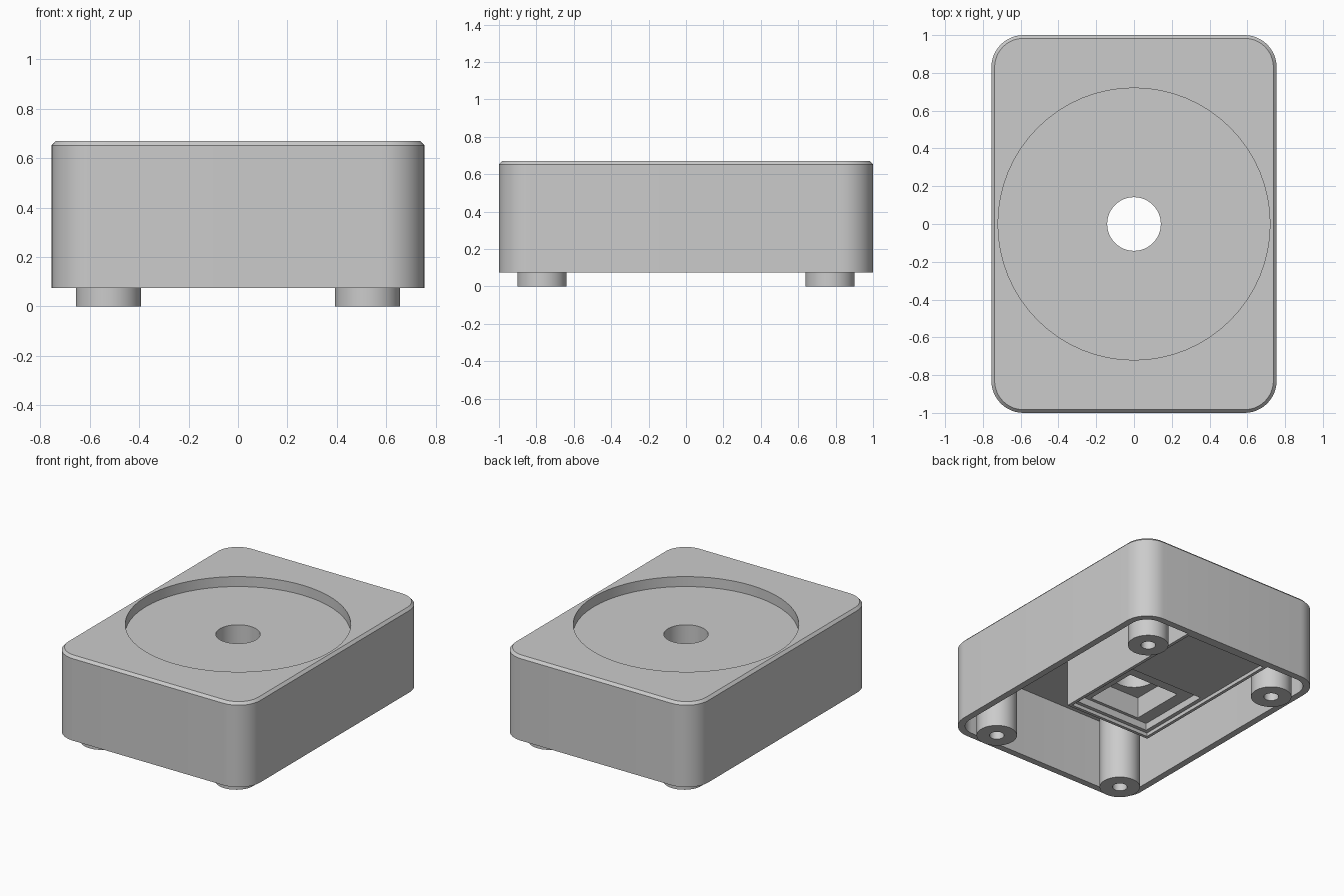
import bpy
import bmesh
from math import cos, sin, pi, radians

old = bpy.data.objects.get("Cube")
if old:
    bpy.data.objects.remove(old)

grey = bpy.data.materials.new("light grey")
grey.use_nodes = True
grey.diffuse_color = (0.6, 0.6, 0.6, 1)
grey.node_tree.nodes["Principled BSDF"].inputs["Base Color"].default_value = (0.6, 0.6, 0.6, 1)


def rounded_loop(hx, hy, r, steps=12):
    """Outline of a rectangle with rounded corners, counter-clockwise."""
    pts = []
    for q, (sx, sy) in enumerate([(1, 1), (-1, 1), (-1, -1), (1, -1)]):
        for i in range(steps + 1):
            a = (q + i / steps) * pi / 2
            pts.append((sx * (hx - r) + r * cos(a), sy * (hy - r) + r * sin(a)))
    return pts


def circle_loop(r, cx=0, cy=0, n=64):
    return [(cx + r * cos(2 * pi * i / n), cy + r * sin(2 * pi * i / n)) for i in range(n)]


def rect_loop(hx, y0, y1):
    return [(-hx, y0), (hx, y0), (hx, y1), (-hx, y1)]


def loft(name, sections):
    """Closed solid through matching outlines, given as (outline, z) from low to high."""
    bm = bmesh.new()
    rings = [[bm.verts.new((x, y, z)) for x, y in loop] for loop, z in sections]
    n = len(rings[0])
    for low, high in zip(rings, rings[1:]):
        for i in range(n):
            j = (i + 1) % n
            bm.faces.new((low[i], low[j], high[j], high[i]))
    bm.faces.new(rings[0][::-1])
    bm.faces.new(rings[-1])
    mesh = bpy.data.meshes.new(name)
    bm.to_mesh(mesh)
    bm.free()
    mesh.materials.append(grey)
    ob = bpy.data.objects.new(name, mesh)
    bpy.context.collection.objects.link(ob)
    return ob


def prism(name, loop, z0, z1):
    return loft(name, [(loop, z0), (loop, z1)])


def activate(ob):
    bpy.ops.object.select_all(action='DESELECT')
    ob.select_set(True)
    bpy.context.view_layer.objects.active = ob


def carve(ob, loop, z0, z1):
    """Subtract a prism from the object."""
    cutter = prism("cutter", loop, z0, z1)
    cutter.hide_render = True
    mod = ob.modifiers.new("cut", 'BOOLEAN')
    mod.operation = 'DIFFERENCE'
    mod.solver = 'EXACT'
    mod.object = cutter
    activate(ob)
    bpy.ops.object.modifier_apply(modifier=mod.name)
    bpy.data.objects.remove(cutter)


def finish(ob):
    activate(ob)
    bpy.ops.object.shade_smooth_by_angle(angle=radians(25))


BASE, TOP, CEILING, FLOOR = 0.075, 0.67, 0.57, 0.6

# Housing: rounded shell with a chamfered top, open underneath
outer = rounded_loop(0.755, 1.0, 0.17)
housing = loft("housing", [(outer, BASE), (outer, 0.652),
                           (rounded_loop(0.738, 0.983, 0.153), TOP)])
carve(housing, rounded_loop(0.708, 0.953, 0.123), -0.1, CEILING)
carve(housing, circle_loop(0.72), FLOOR, 0.8)
carve(housing, circle_loop(0.142), 0.3, 0.8)
finish(housing)

# Inner block hanging from the ceiling and meeting the back wall
block = prism("inner_block", rect_loop(0.34, -0.27, 0.97), BASE, CEILING + 0.01)
carve(block, rect_loop(0.318, -0.248, 0.935), 0.0, 0.1)
carve(block, rect_loop(0.29, -0.222, 0.33), 0.0, 0.15)
carve(block, rect_loop(0.2, -0.2, 0.2), 0.0, 0.3)
carve(block, circle_loop(0.142), 0.2, 0.8)
finish(block)

# Four hollow feet
for side, sx in (("left", 1), ("right", -1)):
    for end, sy in (("front", -1), ("back", 1)):
        cx, cy = sx * 0.525, sy * 0.77
        foot = prism(f"{end}_{side}_foot", circle_loop(0.132, cx, cy, 48), 0, CEILING + 0.01)
        carve(foot, circle_loop(0.048, cx, cy, 32), -0.1, 0.4)
        finish(foot)
